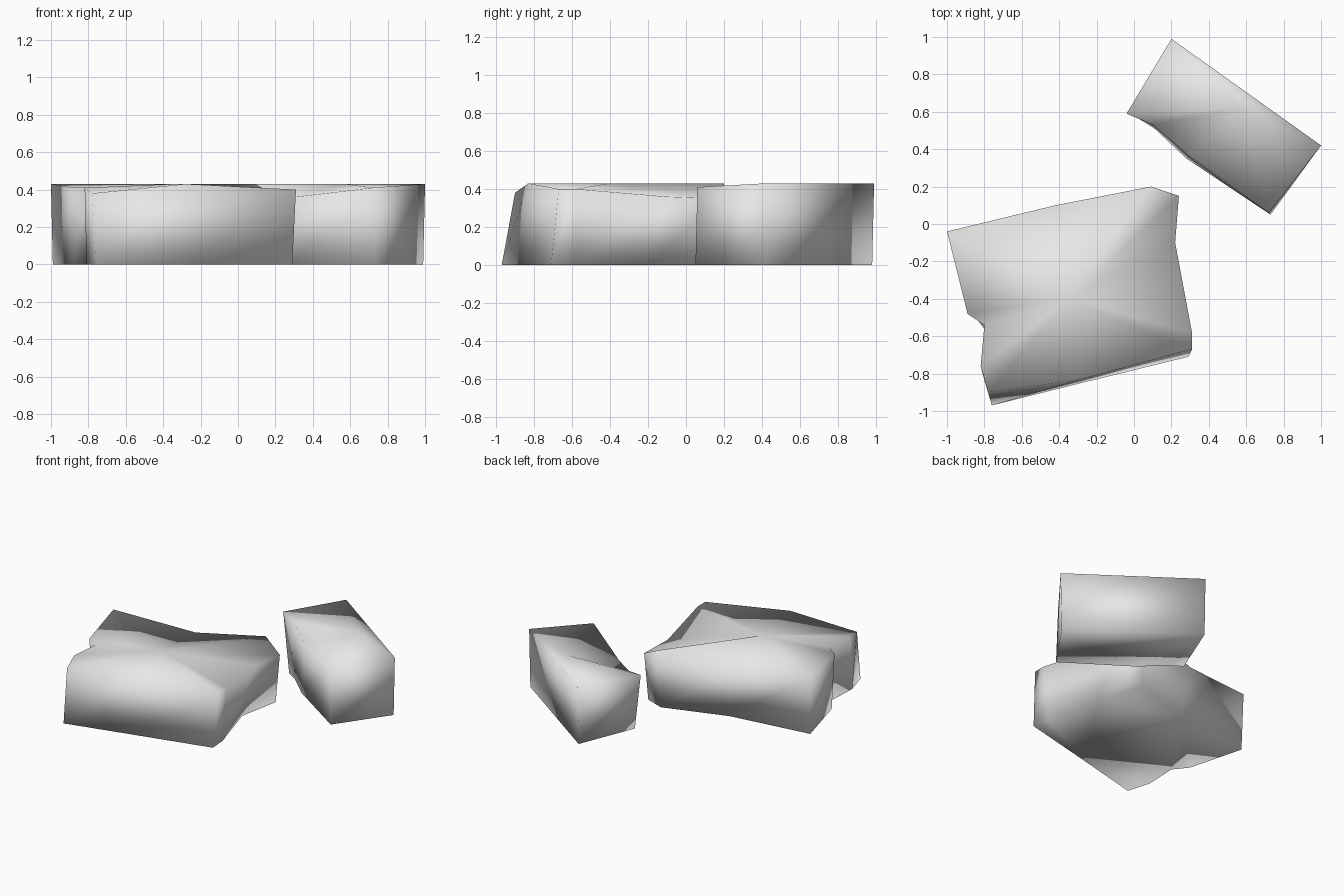
import bpy
import bmesh

# Remove the default object
default_cube = bpy.data.objects.get("Cube")
if default_cube:
    bpy.data.objects.remove(default_cube, do_unlink=True)


def make_material(name, colour):
    material = bpy.data.materials.new(name)
    material.use_nodes = True
    material.diffuse_color = colour
    shader = material.node_tree.nodes["Principled BSDF"]
    shader.inputs["Base Color"].default_value = colour
    shader.inputs["Roughness"].default_value = 0.9
    return material


stone_grey = make_material("pale stone grey", (0.8, 0.8, 0.8, 1))


def make_rock(name, corners, crest):
    """Each corner pairs a ground point with the rim point above it."""
    bm = bmesh.new()
    base = [bm.verts.new((*ground, 0)) for ground, rim in corners]
    rims = [bm.verts.new(rim) for ground, rim in corners]
    peak = bm.verts.new(crest)
    count = len(corners)
    bm.faces.new(reversed(base))
    for i in range(count):
        j = (i + 1) % count
        bm.faces.new((base[i], base[j], rims[j], rims[i]))
        bm.faces.new((rims[i], rims[j], peak))
    bmesh.ops.triangulate(bm, faces=[f for f in bm.faces if len(f.verts) > 4])
    bmesh.ops.recalc_face_normals(bm, faces=bm.faces[:])
    # Weathered stone: soft shading over every facet
    for face in bm.faces:
        face.smooth = True
    mesh = bpy.data.meshes.new(name)
    bm.to_mesh(mesh)
    bm.free()
    mesh.materials.append(stone_grey)
    rock = bpy.data.objects.new(name, mesh)
    bpy.context.collection.objects.link(rock)
    return rock


# Broad slab with notched sides and a sagging back rim
make_rock("large_rock", [
    ((-.76, -.97), (-.78, -.9, .38)),
    ((-.28, -.85), (-.28, -.83, .43)),
    ((.29, -.71), (.31, -.67, .4)),
    ((.28, -.58), (.31, -.58, .4)),
    ((.16, -.18), (.22, -.1, .36)),
    ((.22, .13), (.24, .15, .35)),
    ((.08, .18), (.09, .2, .43)),
    ((-.38, .03), (-.42, .1, .36)),
    ((-.99, -.05), (-1, -.04, .43)),
    ((-.88, -.46), (-.89, -.48, .41)),
    ((-.8, -.56), (-.8, -.54, .41)),
    ((-.81, -.8), (-.82, -.76, .41)),
], (-.35, -.4, .43))

# Smaller oblong stone with a sloping front rim
make_rock("small_rock", [
    ((.73, .05), (.72, .06, .41)),
    ((.99, .42), (1, .42, .43)),
    ((.2, .98), (.2, .99, .43)),
    ((.03, .56), (-.04, .59, .43)),
    ((.11, .51), (.1, .53, .4)),
    ((.28, .35), (.3, .36, .36)),
], (.57, .62, .43))
